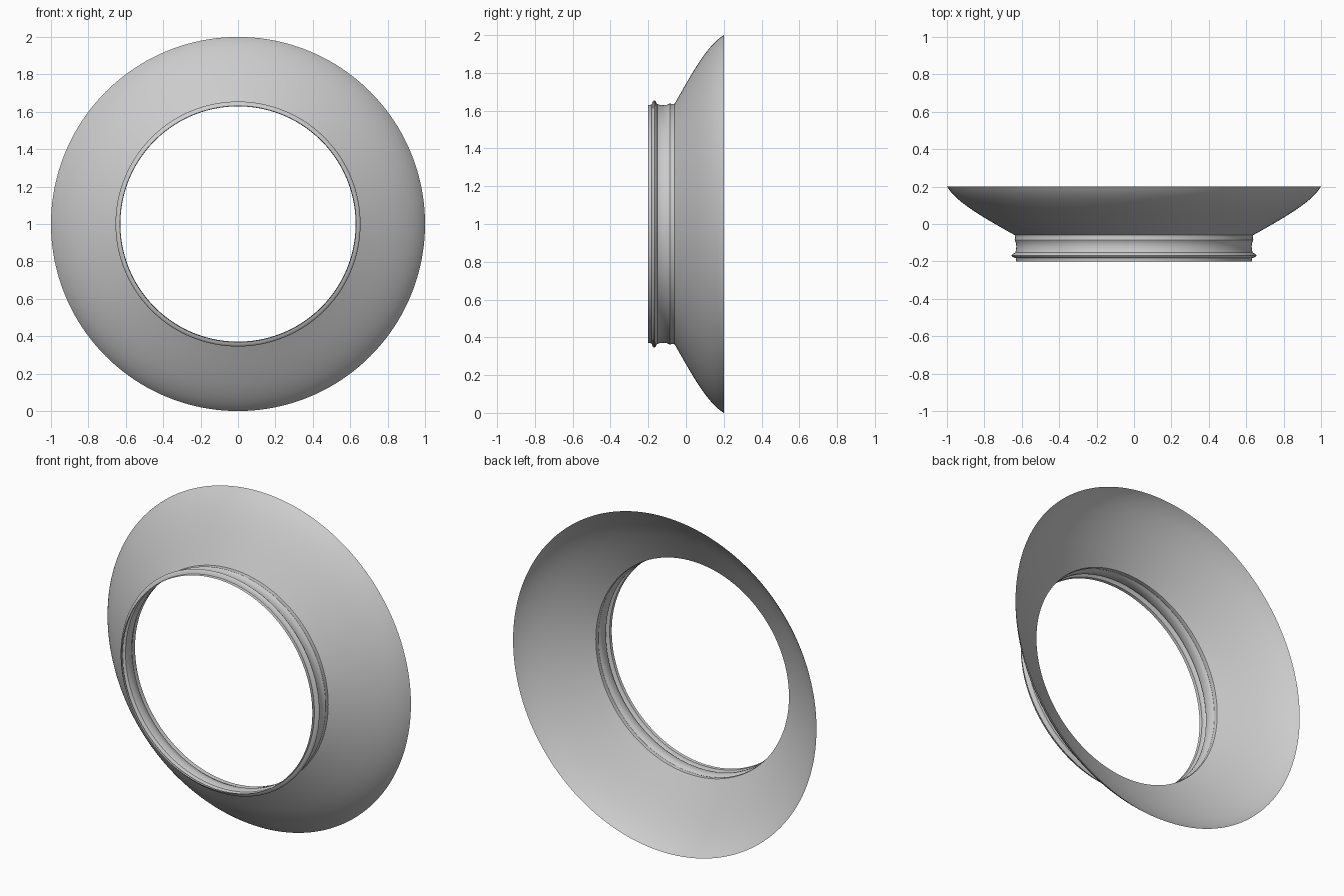
import bpy, math

if "Cube" in bpy.data.objects:
    bpy.data.objects.remove(bpy.data.objects["Cube"])

SEGMENTS = 160
CENTRE_Z = 1.0

# Collar profile with its two raised beads: (y, radius)
profile = [(-0.2, 0.63), (-0.183, 0.632), (-0.179, 0.643), (-0.174, 0.652),
           (-0.168, 0.655), (-0.162, 0.651), (-0.157, 0.642), (-0.152, 0.635),
           (-0.14, 0.631), (-0.12, 0.629), (-0.1, 0.631), (-0.093, 0.635),
           (-0.085, 0.638), (-0.075, 0.635), (-0.06, 0.637)]

# Flared skirt: cubic curve from the collar to the rim
p0, p1, p2, p3 = (-0.06, 0.637), (0.03, 0.795), (0.11, 0.945), (0.2, 1.0)
for i in range(1, 17):
    t = i / 16
    w = ((1 - t) ** 3, 3 * t * (1 - t) ** 2, 3 * t * t * (1 - t), t ** 3)
    profile.append(tuple(sum(k * p[a] for k, p in zip(w, (p0, p1, p2, p3)))
                         for a in (0, 1)))

# Revolve the open profile around the y axis
verts, faces = [], []
for y, r in profile:
    for s in range(SEGMENTS):
        a = 2 * math.pi * s / SEGMENTS
        verts.append((r * math.cos(a), y, CENTRE_Z + r * math.sin(a)))
for i in range(len(profile) - 1):
    for s in range(SEGMENTS):
        n = (s + 1) % SEGMENTS
        a, b = i * SEGMENTS, (i + 1) * SEGMENTS
        faces.append((a + s, b + s, b + n, a + n))

mesh = bpy.data.meshes.new("flared_trim_ring")
mesh.from_pydata(verts, [], faces)
mesh.update()
ring = bpy.data.objects.new("flared_trim_ring", mesh)
bpy.context.collection.objects.link(ring)

# Smooth surface with crisp bead edges
bpy.context.view_layer.objects.active = ring
ring.select_set(True)
bpy.ops.object.shade_smooth_by_angle(angle=math.radians(35))
